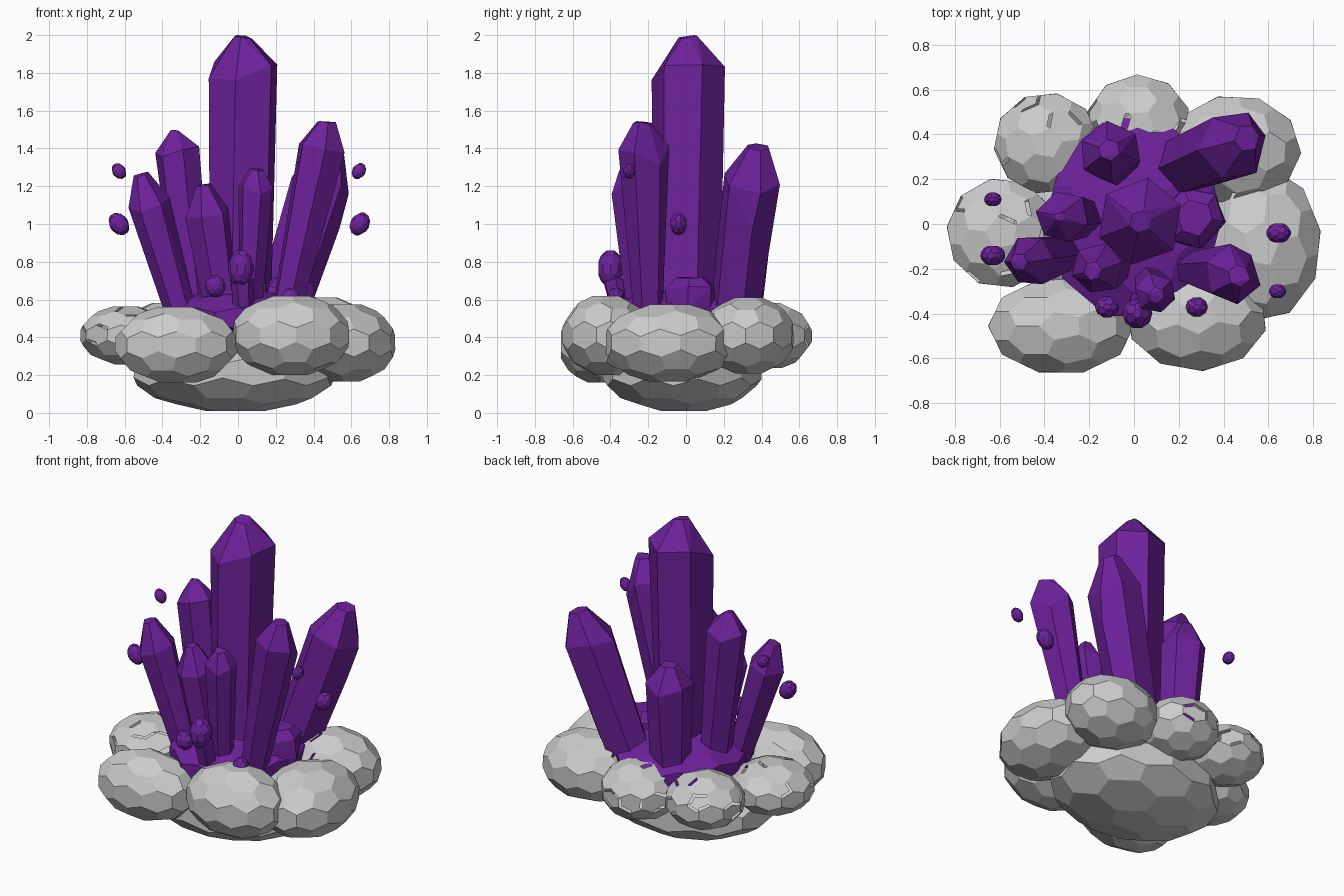
import bpy
import bmesh
import math
import random
from mathutils import Vector, Matrix

random.seed(11)
if "Cube" in bpy.data.objects:
    bpy.data.objects.remove(bpy.data.objects["Cube"])

# Violet crystal material; the rocks stay plain grey
violet = bpy.data.materials.new("violet_crystal")
violet.use_nodes = True
VIOLET = (0.155, 0.016, 0.33, 1)
violet.diffuse_color = VIOLET
violet.node_tree.nodes["Principled BSDF"].inputs["Base Color"].default_value = VIOLET


def finish(bm, name, material=None):
    bmesh.ops.recalc_face_normals(bm, faces=bm.faces[:])
    mesh = bpy.data.meshes.new(name)
    bm.to_mesh(mesh)
    bm.free()
    obj = bpy.data.objects.new(name, mesh)
    bpy.context.collection.objects.link(obj)
    if material:
        mesh.materials.append(material)
    return obj


def faceted_ball(name, center, radii, material=None, turn=0.0, crack_reach=-2):
    """Ball of pentagons and hexagons: the dual of an icosphere."""
    ico = bmesh.new()
    bmesh.ops.create_icosphere(ico, subdivisions=2, radius=1)
    spin = Matrix.Rotation(turn, 3, 'Z')
    bm = bmesh.new()
    corner = {}
    for f in ico.faces:
        p = spin @ f.calc_center_median().normalized()
        corner[f] = bm.verts.new([c + r * v for c, r, v in zip(center, radii, p)])
    for v in ico.verts:
        n = v.co.normalized()
        side = n.orthogonal().normalized()
        up = n.cross(side)

        def angle(f):
            d = f.calc_center_median()
            return math.atan2(d.dot(up), d.dot(side))
        bm.faces.new([corner[f] for f in sorted(v.link_faces, key=angle)])
    ico.free()
    # Open gaps between plates, as far outward as crack_reach allows
    bmesh.ops.recalc_face_normals(bm, faces=bm.faces[:])
    outward = Vector((center[0], center[1], 0)).normalized()
    plates = [f for f in bm.faces if f.normal.dot(outward) < crack_reach
              and f.normal.z > -0.5 and random.random() < 0.5]
    if plates:
        rims = bmesh.ops.inset_individual(bm, faces=plates, thickness=0.018)["faces"]
        gaps = [f for f in rims if random.random() < 0.35]
        bmesh.ops.delete(bm, geom=gaps, context='FACES')
    return finish(bm, name, material)


def crystal(name, base, tip, radius, foot=0.65, shoulder=0.84, turn=0.3, point=0.3):
    """Tapered six-sided shard with an uneven, chipped point."""
    base, tip = Vector(base), Vector(tip)
    axis = tip - base
    frame = axis.to_track_quat('Z', 'Y').to_matrix()
    bm = bmesh.new()
    # Height, width, then how far corners may drop and rise
    rings = ((0, foot, 0, 0), (0.55, (foot + 1) / 2 + 0.06, 0.09, 0.09),
             (shoulder, 1, 0.05, 0.03), (1, point, 0.02, 0))
    for height, width, drop, rise in rings:
        for i in range(6):
            a = turn + i * math.tau / 6 + random.uniform(-0.1, 0.1)
            h = height + random.uniform(-drop, rise)
            r = radius * width * random.uniform(0.94, 1.05)
            offset = Vector((r * math.cos(a), r * math.sin(a), h * axis.length))
            bm.verts.new(base + frame @ offset)
    hull = bmesh.ops.convex_hull(bm, input=bm.verts[:])
    spare = {g for g in hull["geom_interior"] if isinstance(g, bmesh.types.BMVert)}
    bmesh.ops.delete(bm, geom=list(spare), context='VERTS')
    bmesh.ops.dissolve_limit(bm, angle_limit=math.radians(8), verts=bm.verts[:], edges=bm.edges[:])
    return finish(bm, name, violet)


# Rock base and the ring of boulders around it
faceted_ball("base_rock", (-0.02, -0.02, 0.22), (0.55, 0.43, 0.22), turn=0.2)
WHOLE, INNER, ALL = -2, -0.2, 2
boulders = {
    "front_right_boulder": ((-0.325, -0.455, 0.36), (0.33, 0.22, 0.21), WHOLE),
    "front_left_boulder": ((0.28, -0.42, 0.41), (0.32, 0.24, 0.22), WHOLE),
    "left_boulder": ((0.57, -0.09, 0.37), (0.27, 0.35, 0.215), INNER),
    "back_left_boulder": ((0.45, 0.33, 0.41), (0.30, 0.25, 0.21), INNER),
    "back_boulder": ((0.02, 0.44, 0.41), (0.24, 0.23, 0.18), ALL),
    "back_right_boulder": ((-0.39, 0.36, 0.42), (0.24, 0.23, 0.17), ALL),
    "right_boulder": ((-0.59, -0.04, 0.41), (0.25, 0.25, 0.16), ALL),
}
for i, (name, (center, radii, reach)) in enumerate(boulders.items()):
    faceted_ball(name, center, radii, turn=i * 0.4, crack_reach=reach)

# Crystal bed
faceted_ball("crystal_bed", (0, 0.03, 0.5), (0.4, 0.47, 0.165), violet)
crystal("bed_stub", (0.25, 0.03, 0.4), (0.27, 0.03, 0.72), 0.14, foot=0.95, point=0.6)

# Tall shards
crystal("main_crystal", (0.015, 0.005, 0.4), (0.03, 0.01, 2.0), 0.2, foot=0.85, shoulder=0.9, turn=0.52, point=0.25)
crystal("front_left_crystal", (0.24, -0.2, 0.45), (0.47, -0.23, 1.55), 0.132, foot=0.55, point=0.38)
crystal("back_left_crystal", (0.2, 0.25, 0.45), (0.51, 0.385, 1.42), 0.16, foot=0.85, shoulder=0.8, point=0.38)
crystal("back_crystal", (-0.09, 0.28, 0.4), (-0.11, 0.33, 1.21), 0.138, foot=0.8, point=0.35)
crystal("right_crystal", (-0.22, 0.03, 0.45), (-0.335, 0.035, 1.5), 0.12, foot=0.75, shoulder=0.88, point=0.2)
crystal("front_right_crystal", (-0.28, -0.12, 0.45), (-0.515, -0.17, 1.27), 0.118, foot=0.65, shoulder=0.8, point=0.35)
crystal("front_crystal", (-0.07, -0.16, 0.45), (-0.185, -0.21, 1.21), 0.118, foot=0.75, shoulder=0.82, point=0.35)
crystal("slim_crystal", (0.06, -0.24, 0.45), (0.1, -0.32, 1.3), 0.092, foot=0.65, shoulder=0.86, point=0.4)

# Little shards growing at the front
crystal("small_stalk", (0.03, -0.33, 0.5), (0.02, -0.39, 0.74), 0.06, foot=0.9)
faceted_ball("small_crystal", (0.015, -0.4, 0.765), (0.068, 0.068, 0.1), violet)
nuggets = ((-0.12, -0.37, 0.67, 0.055), (0.28, -0.37, 0.61, 0.05))
for x, y, z, r in nuggets:
    faceted_ball("crystal_nugget", (x, y, z), (r, r * 0.9, r * 1.1), violet)

# Floating fragments
fragments = ((-0.63, 0.11, 1.28, 0.04), (-0.63, -0.14, 1.0, 0.057),
             (0.64, -0.3, 1.28, 0.04), (0.645, -0.04, 1.0, 0.057))
for x, y, z, r in fragments:
    lean = math.copysign(0.6, x)
    fragment = faceted_ball("floating_fragment", (0, 0, 0), (r * 0.88, r * 0.8, r * 1.15), violet)
    fragment.location = (x, y, z)
    fragment.rotation_euler = (0, lean, 0)
